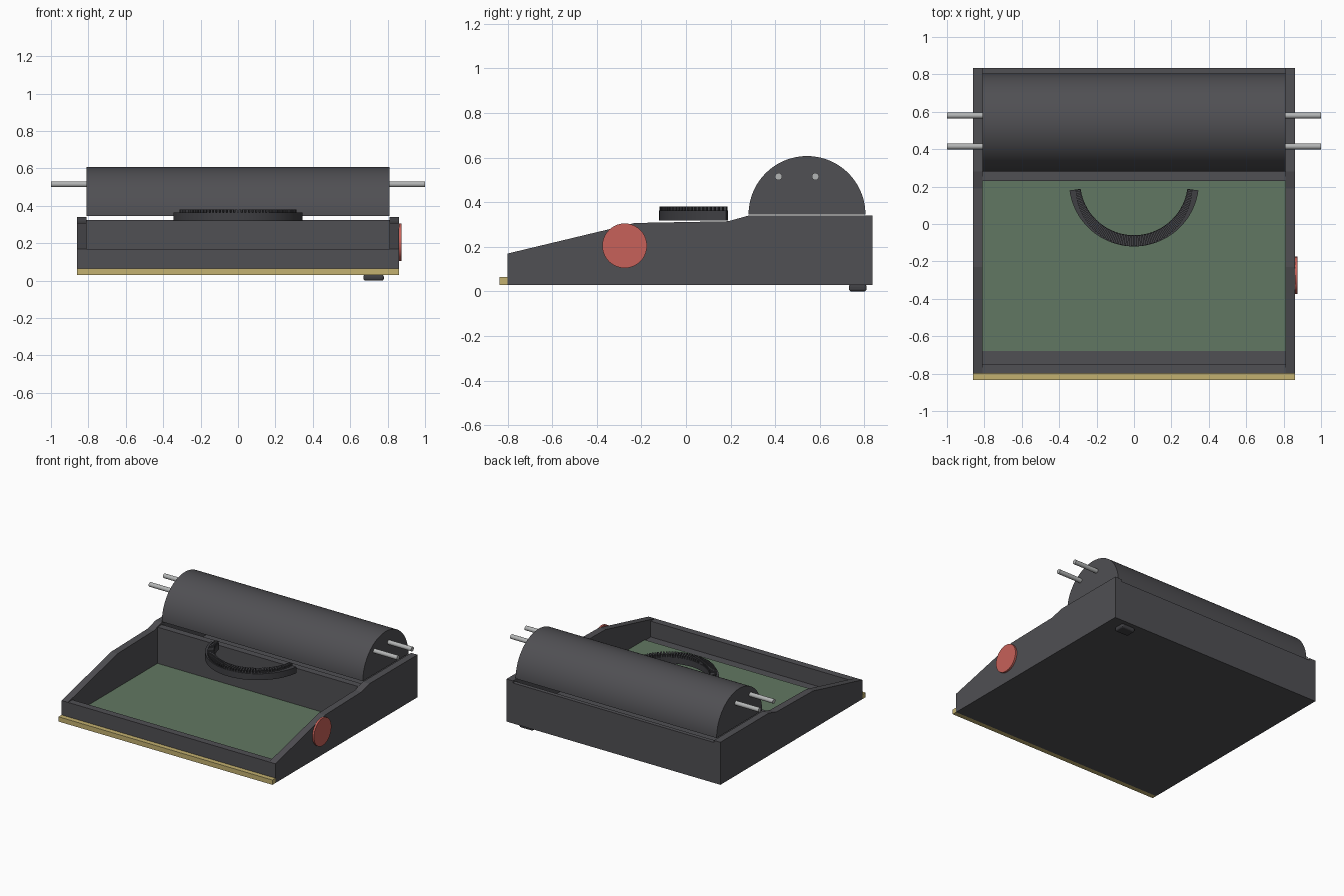
import bpy, bmesh, math
from mathutils import Matrix, Vector

cube = bpy.data.objects.get("Cube")
if cube:
    bpy.data.objects.remove(cube, do_unlink=True)


def material(name, *rgb):
    m = bpy.data.materials.new(name)
    m.use_nodes = True
    m.diffuse_color = (*rgb, 1)
    m.node_tree.nodes["Principled BSDF"].inputs["Base Color"].default_value = (*rgb, 1)
    return m


grey = material("charcoal grey", 0.08, 0.079, 0.087)
dark = material("dark grey", 0.05, 0.05, 0.056)
green = material("felt green", 0.12, 0.185, 0.122)
gold = material("pale gold", 0.55, 0.44, 0.16)
red = material("coral red", 0.57, 0.12, 0.1)
steel = material("steel", 0.45, 0.46, 0.46)


def finish(name, bm, mat, smooth=False):
    bmesh.ops.recalc_face_normals(bm, faces=bm.faces)
    mesh = bpy.data.meshes.new(name)
    bm.to_mesh(mesh)
    bm.free()
    mesh.materials.append(mat)
    obj = bpy.data.objects.new(name, mesh)
    bpy.context.collection.objects.link(obj)
    if smooth:
        bpy.ops.object.select_all(action='DESELECT')
        obj.select_set(True)
        bpy.context.view_layer.objects.active = obj
        bpy.ops.object.shade_smooth_by_angle(angle=math.radians(30))
    return obj


def add_box(bm, lo, hi, turn=None):
    lo, hi = Vector(lo), Vector(hi)
    mat = Matrix.Translation((lo + hi) / 2) @ Matrix.Diagonal((*(hi - lo), 1))
    bmesh.ops.create_cube(bm, size=1, matrix=turn @ mat if turn else mat)


def box(name, lo, hi, mat):
    bm = bmesh.new()
    add_box(bm, lo, hi)
    return finish(name, bm, mat)


def extrude_x(name, profile, x0, x1, mat, smooth=False):
    """Extrude a (y, z) outline along x."""
    bm = bmesh.new()
    face = bm.faces.new([bm.verts.new((x0, y, z)) for y, z in profile])
    ext = bmesh.ops.extrude_face_region(bm, geom=[face])["geom"]
    moved = [v for v in ext if isinstance(v, bmesh.types.BMVert)]
    bmesh.ops.translate(bm, verts=moved, vec=(x1 - x0, 0, 0))
    return finish(name, bm, mat, smooth)


def circle(cy, cz, r, n, sweep=math.tau):
    count = n if sweep == math.tau else n + 1
    return [(cy + r * math.cos(sweep * i / n), cz + r * math.sin(sweep * i / n))
            for i in range(count)]


# Case: sloping side panels, walls and floor
side = [(-0.8, 0.03), (0.835, 0.03), (0.835, 0.34), (0.28, 0.34),
        (0.19, 0.315), (-0.23, 0.307), (-0.37, 0.273), (-0.8, 0.17)]
for label, s in (("left", 1), ("right", -1)):
    extrude_x(label + "_side_panel", side, s * 0.81, s * 0.862, grey)
box("floor", (-0.81, -0.8, 0.03), (0.81, 0.835, 0.055), grey)
box("front_wall", (-0.81, -0.8, 0.055), (0.81, -0.75, 0.17), grey)
box("middle_wall", (-0.81, 0.23, 0.055), (0.81, 0.28, 0.325), grey)
box("back_wall", (-0.81, 0.805, 0.055), (0.81, 0.835, 0.325), grey)
box("green_deck", (-0.81, -0.68, 0.055), (0.81, 0.23, 0.061), green)
box("front_trim", (-0.862, -0.835, 0.03), (0.862, -0.8, 0.065), gold)

# Half-round roller cover with two rods on each end
extrude_x("roller_cover", circle(0.5425, 0.345, 0.262, 48, math.pi), -0.81, 0.81, grey, True)
for label, s in (("left", 1), ("right", -1)):
    for place, y in (("front", 0.415), ("back", 0.58)):
        extrude_x(f"{label}_{place}_rod", circle(y, 0.515, 0.016, 20),
                  s * 0.8, s, steel, True)

# Round knob on the left side
extrude_x("side_knob", circle(-0.275, 0.205, 0.1, 40), 0.86, 0.875, red, True)

# Curved type basket: half ring carrying a row of radial bars
centre = Vector((0, 0.228, 0))
start, end, steps = math.radians(-172), math.radians(-8), 48
bm = bmesh.new()
rings = []
for i in range(steps + 1):
    a = start + (end - start) * i / steps
    rings.append([bm.verts.new(centre + Vector((r * math.cos(a), r * math.sin(a), z)))
                  for r, z in ((0.288, 0.318), (0.348, 0.318), (0.348, 0.364), (0.288, 0.364))])
for p, q in zip(rings, rings[1:]):
    for k in range(4):
        bm.faces.new((p[k], p[k - 1], q[k - 1], q[k]))
bm.faces.new(rings[0])
bm.faces.new(rings[-1])
finish("type_basket", bm, dark, True)

bm = bmesh.new()
bars = 50
for i in range(bars):
    t = (i + 0.5) / bars
    outer = 0.315 + 0.031 * math.sin(math.pi * t)
    turn = Matrix.Translation(centre) @ Matrix.Rotation(start + (end - start) * t, 4, 'Z')
    add_box(bm, (0.29, -0.006, 0.36), (outer, 0.006, 0.381), turn)
finish("type_bars", bm, dark)

# Small rounded foot under the back corner
foot = box("foot", (0.67, 0.73, 0), (0.78, 0.81, 0.032), dark)
bevel = foot.modifiers.new("rounding", 'BEVEL')
bevel.width = 0.012
bevel.segments = 3
